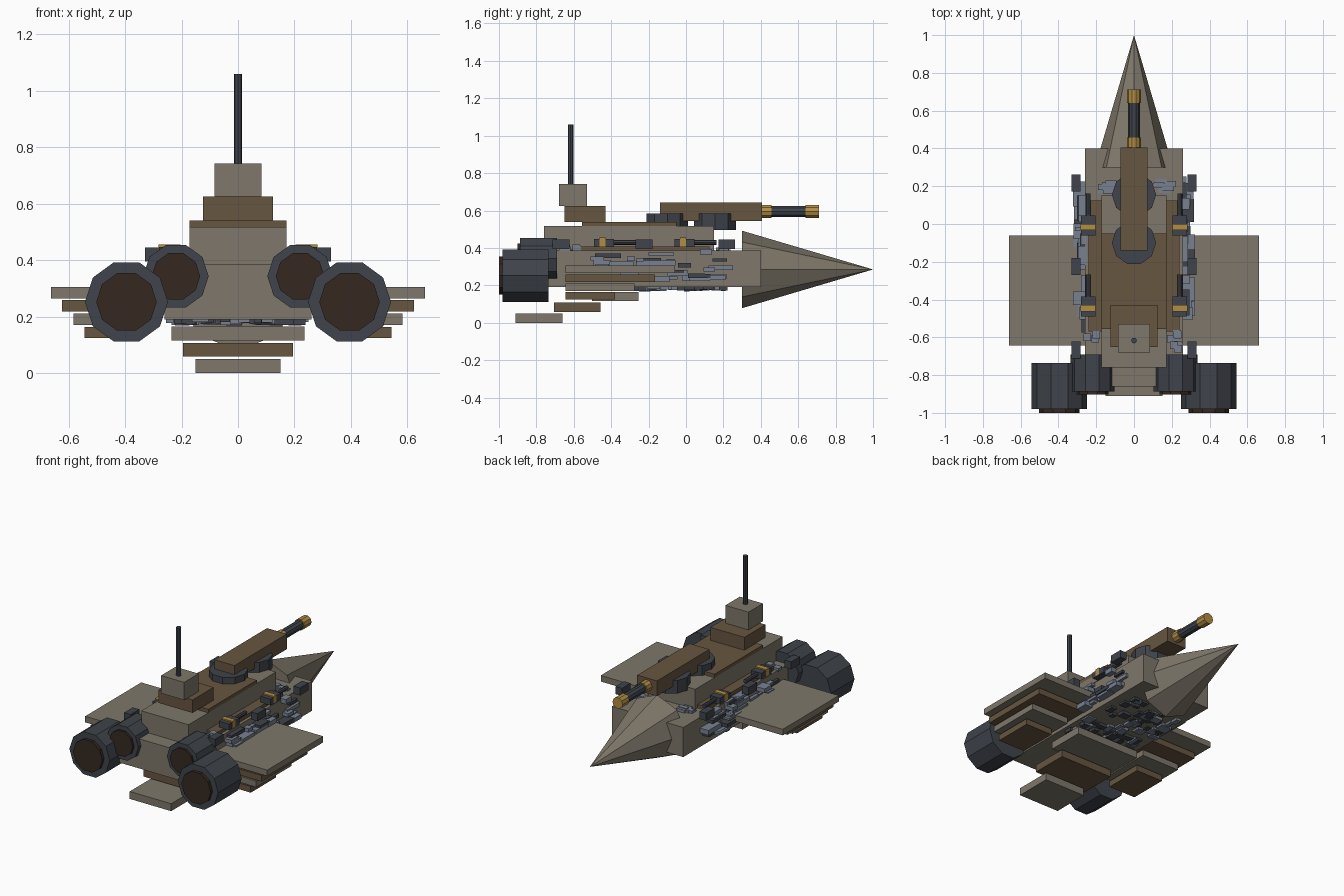
import bpy, bmesh, random
from math import pi
from mathutils import Matrix, Vector

if "Cube" in bpy.data.objects:
    bpy.data.objects.remove(bpy.data.objects["Cube"])

random.seed(7)


def material(name, rgb):
    m = bpy.data.materials.new(name)
    m.diffuse_color = (*rgb, 1)
    m.use_nodes = True
    m.node_tree.nodes["Principled BSDF"].inputs["Base Color"].default_value = m.diffuse_color
    return m


TAN = material("tan_plate", (0.21, 0.185, 0.145))
BROWN = material("brown_plate", (0.135, 0.092, 0.052))
DARK = material("dark_metal", (0.05, 0.057, 0.07))
GOLD = material("gold_trim", (0.45, 0.27, 0.06))
SOOT = material("soot", (0.036, 0.022, 0.014))
STEEL = material("blue_steel", (0.19, 0.22, 0.28))


def finish(name, bm, mat):
    me = bpy.data.meshes.new(name)
    bm.to_mesh(me)
    bm.free()
    me.materials.append(mat)
    ob = bpy.data.objects.new(name, me)
    bpy.context.collection.objects.link(ob)
    return ob


def add_box(bm, x, y, z):
    """Box from (min, max) pairs."""
    c = Vector([(a + b) / 2 for a, b in (x, y, z)])
    s = Matrix.Diagonal([b - a for a, b in (x, y, z)] + [1])
    bmesh.ops.create_cube(bm, size=1, matrix=Matrix.Translation(c) @ s)


def box(name, x, y, z, mat):
    bm = bmesh.new()
    add_box(bm, x, y, z)
    return finish(name, bm, mat)


def tube_y(name, x, z, y0, y1, r0, mat, r1=None, sides=10):
    """Cylinder or cone along y with a vertex at the top."""
    bm = bmesh.new()
    mtx = (Matrix.Translation((x, (y0 + y1) / 2, z)) @ Matrix.Rotation(-pi / 2, 4, 'X')
           @ Matrix.Rotation(pi / 2, 4, 'Z'))
    bmesh.ops.create_cone(bm, cap_ends=True, segments=sides, radius1=r0,
                          radius2=r0 if r1 is None else r1, depth=y1 - y0, matrix=mtx)
    return finish(name, bm, mat)


def tube_z(name, y, z0, z1, r, mat, sides=10):
    bm = bmesh.new()
    mtx = Matrix.Translation((0, y, (z0 + z1) / 2)) @ Matrix.Rotation(pi / 2, 4, 'Z')
    bmesh.ops.create_cone(bm, cap_ends=True, segments=sides, radius1=r, radius2=r,
                          depth=z1 - z0, matrix=mtx)
    return finish(name, bm, mat)


def mirror(ob):
    mod = ob.modifiers.new("mirror", 'MIRROR')
    mod.use_axis[0] = True
    return ob


# Hull, decks and nose
box("hull", (-.26, .26), (-.86, .40), (.19, .385), TAN)
box("side_deck", (-.24, .24), (-.57, .125), (.385, .408), BROWN)
box("upper_hull", (-.172, .172), (-.76, .15), (.385, .517), TAN)
box("upper_deck", (-.172, .172), (-.555, -.05), (.517, .54), BROWN)
tube_y("nose_cone", 0, .285, .30, 1.0, .207, TAN, r1=0, sides=8)

# Command tower and mast
box("bridge_base", (-.124, .124), (-.65, -.43), (.54, .625), BROWN)
box("bridge_tower", (-.084, .084), (-.68, -.53), (.625, .742), TAN)
tube_z("mast", -.617, .742, 1.06, .015, DARK, 8)

# Main gun
for i, y in enumerate((-.1, .155)):
    tube_z(f"turret_ring_{i}", y, .497, .583, .117, DARK)
box("gun_housing", (-.072, .072), (-.14, .405), (.543, .643), BROWN)
tube_y("gun_barrel", 0, .595, .40, .70, .031, DARK)
tube_y("gun_collar", 0, .595, .40, .458, .037, GOLD)
tube_y("gun_muzzle", 0, .595, .64, .712, .037, GOLD)

# Engines with nozzles
for name, x, z, y0, y1, r, rn, lip in (("large_engine", .395, .252, -.98, -.735, .147, .107, -1.0),
                                       ("small_engine", .22, .343, -.888, -.69, .116, .086, -.902)):
    mirror(tube_y(name, x, z, y0, y1, r, DARK))
    mirror(tube_y(name + "_nozzle", x, z, lip, y0 + .03, rn, SOOT))

# Stepped wings, narrowing downwards
for i in range(4):
    half, top = .22 - .04 * i, .305 - .047 * i
    mirror(box(f"wing_layer_{i}", (.443 - half, .443 + half),
               (-.643, (-.06, -.165, -.275, -.38)[i]), (top - .04, top), (TAN, BROWN)[i % 2]))

# Stepped keel slabs
for i, half in enumerate((.235, .195, .151)):
    y, z = -.378 - .204 * i, .116 - .058 * i
    box(f"keel_slab_{i}", (-half, half), (y - .125, y + .125), (z, z + .049), (TAN, BROWN)[i % 2])

# Side pods and deck guns
for i, y in enumerate((.218, -.225, -.668)):
    mirror(box(f"side_pod_{i}", (.282, .33), (y - .045, y + .045), (.395, .445), DARK))
for i, y in enumerate((-.008, -.438)):
    mirror(box(f"deck_gun_{i}", (.205, .28), (y - .053, y + .053), (.405, .447), DARK))
    mirror(box(f"deck_gun_band_{i}", (.203, .282), (y - .024, y + .008), (.405, .455), GOLD))
    mirror(tube_y(f"deck_gun_barrel_{i}", .243, .43, y + .05, y + .17, .013, DARK, sides=8))

# Surface clutter on the flanks, belly and foredeck
steel, dark = bmesh.new(), bmesh.new()
for i in range(75):
    s = random.choice((-1, 1))
    bm = steel if random.random() < .7 else dark
    y, z = random.uniform(-.52, .19), random.uniform(.23, .385)
    l, h = random.uniform(.02, .07), random.uniform(.006, .016)
    out = .26 + random.uniform(.015, .065)
    add_box(bm, sorted((s * .25, s * out)), (y - l, y + l), (z - h, z + h))
for i in range(90):
    bm = dark if random.random() < .65 else steel
    x, y = random.uniform(-.22, .22), random.uniform(-.42, .22)
    w, l = random.uniform(.01, .035), random.uniform(.01, .035)
    add_box(bm, (x - w, x + w), (y - l, y + l), (.19 - random.uniform(.008, .022), .2))
for i in range(14):
    s = random.choice((-1, 1))
    x, y = s * random.uniform(.12, .22), random.uniform(.16, .23)
    add_box(steel, (x - .03, x + .03), (y - .015, y + .015), (.38, random.uniform(.39, .41)))
for i in range(12):
    s = random.choice((-1, 1))
    x, y = s * random.uniform(.19, .25), random.uniform(-.66, -.58)
    add_box(steel, (x - .02, x + .02), (y - .02, y + .02), (.38, random.uniform(.39, .42)))
finish("steel_clutter", steel, STEEL)
finish("dark_clutter", dark, DARK)
